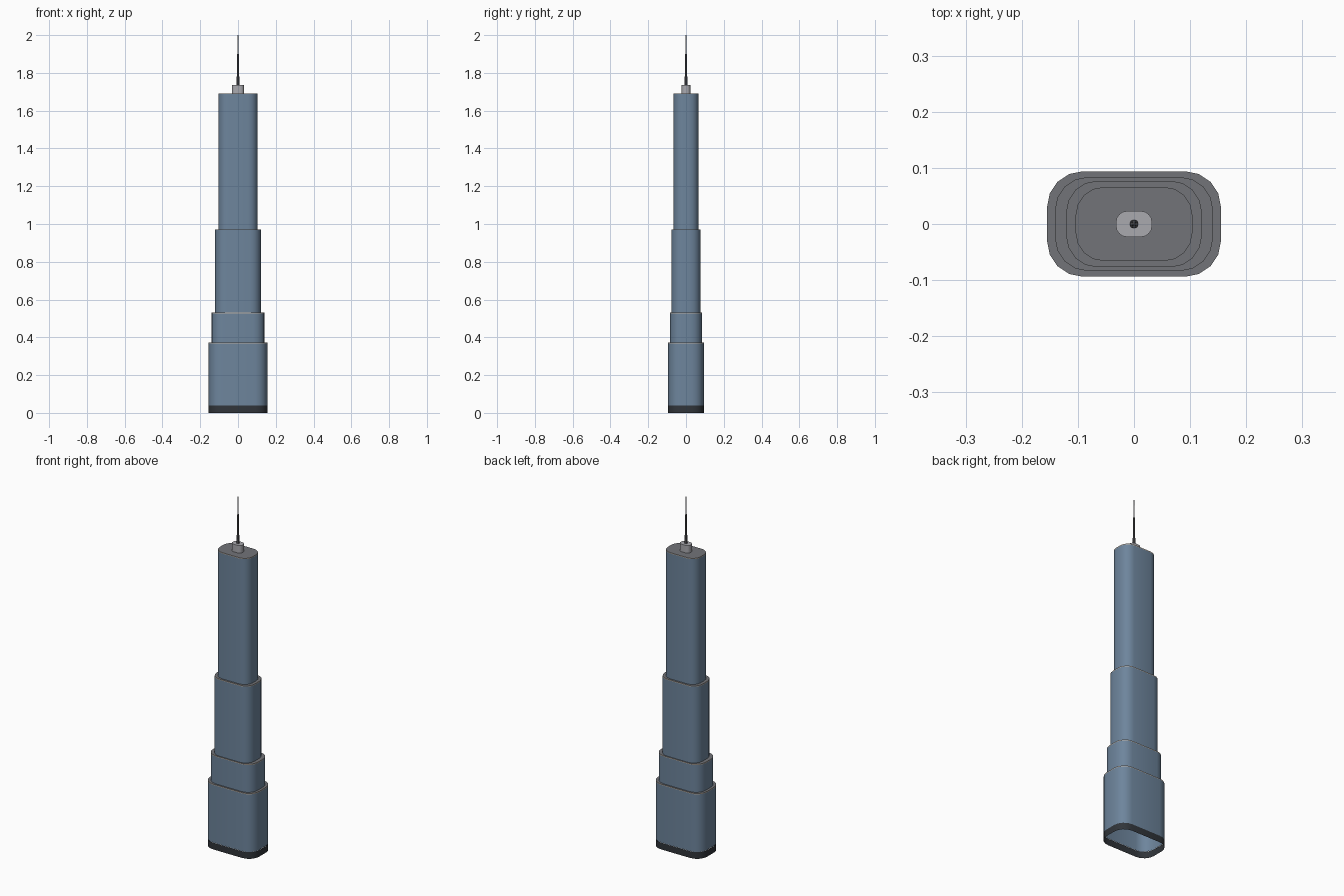
import bpy, bmesh, math

if "Cube" in bpy.data.objects:
    bpy.data.objects.remove(bpy.data.objects["Cube"])

def mat(name, c):
    m = bpy.data.materials.new(name)
    m.diffuse_color = (*c, 1)
    m.use_nodes = True
    m.node_tree.nodes["Principled BSDF"].inputs["Base Color"].default_value = m.diffuse_color
    return m

GLASS = mat("blue glass", (0.155, 0.235, 0.335))
ROOF = mat("roof grey", (0.17, 0.175, 0.19))
DARK = mat("dark plinth", (0.03, 0.035, 0.042))
TRIM = mat("pale trim", (0.50, 0.44, 0.38))
BOX = mat("light grey", (0.40, 0.40, 0.43))
MAST = mat("mast grey", (0.10, 0.10, 0.11))

def outline(hx, hy, r, seg=4):
    """Rounded rectangle, counter-clockwise."""
    pts = []
    for k, (sx, sy) in enumerate([(1, 1), (-1, 1), (-1, -1), (1, -1)]):
        for i in range(seg + 1):
            a = math.pi / 2 * (k + i / seg)
            pts.append((sx * (hx - r) + r * math.cos(a), sy * (hy - r) + r * math.sin(a)))
    return pts

def circle(r, n=8):
    return [(r * math.cos(2 * math.pi * i / n), r * math.sin(2 * math.pi * i / n)) for i in range(n)]

def loft(name, rings, mats, cap=None):
    """Join (outline, z) rings upwards; mats gives one material per band."""
    bm = bmesh.new()
    slots = []
    def slot(m):
        if m not in slots:
            slots.append(m)
        return slots.index(m)
    loops = [[bm.verts.new((x, y, z)) for x, y in p] for p, z in rings]
    for a, b, m in zip(loops, loops[1:], mats):
        n = len(a)
        for i in range(n):
            f = bm.faces.new((a[i], a[(i + 1) % n], b[(i + 1) % n], b[i]))
            f.material_index = slot(m)
    if cap:
        bm.faces.new(loops[-1]).material_index = slot(cap)
    me = bpy.data.meshes.new(name)
    bm.to_mesh(me)
    bm.free()
    for m in slots:
        me.materials.append(m)
    ob = bpy.data.objects.new(name, me)
    bpy.context.collection.objects.link(ob)
    bpy.context.view_layer.objects.active = ob
    ob.select_set(True)
    bpy.ops.object.shade_smooth_by_angle(angle=math.radians(35))
    ob.select_set(False)

# dark plinth, open underneath
p = outline(0.156, 0.095, 0.064)
loft("plinth", [(p, 0), (p, 0.038)], [DARK])

# four stepped tower tiers, each with a thin trim line and a roof
tiers = [("base_tier", 0.155, 0.094, 0.064, 0.038, 0.372),
         ("second_tier", 0.141, 0.084, 0.060, 0.372, 0.532),
         ("third_tier", 0.121, 0.077, 0.056, 0.532, 0.972),
         ("top_tier", 0.104, 0.066, 0.050, 0.972, 1.692)]
for name, hx, hy, r, z0, z1 in tiers:
    p = outline(hx, hy, r)
    loft(name, [(p, z0), (p, z1 - 0.005), (p, z1)], [GLASS, TRIM], ROOF)

# rooftop plant box
p = outline(0.032, 0.023, 0.019)
loft("roof_box", [(p, 1.692), (p, 1.735)], [BOX], BOX)

# antenna: collar, mast and fine tip
loft("antenna_collar", [(circle(0.008), 1.735), (circle(0.007), 1.78)], [MAST], MAST)
loft("antenna_mast", [(circle(0.005), 1.78), (circle(0.004), 1.90)], [MAST], MAST)
loft("antenna_tip", [(circle(0.003), 1.90), (circle(0.0015), 2.0)], [BOX], BOX)
